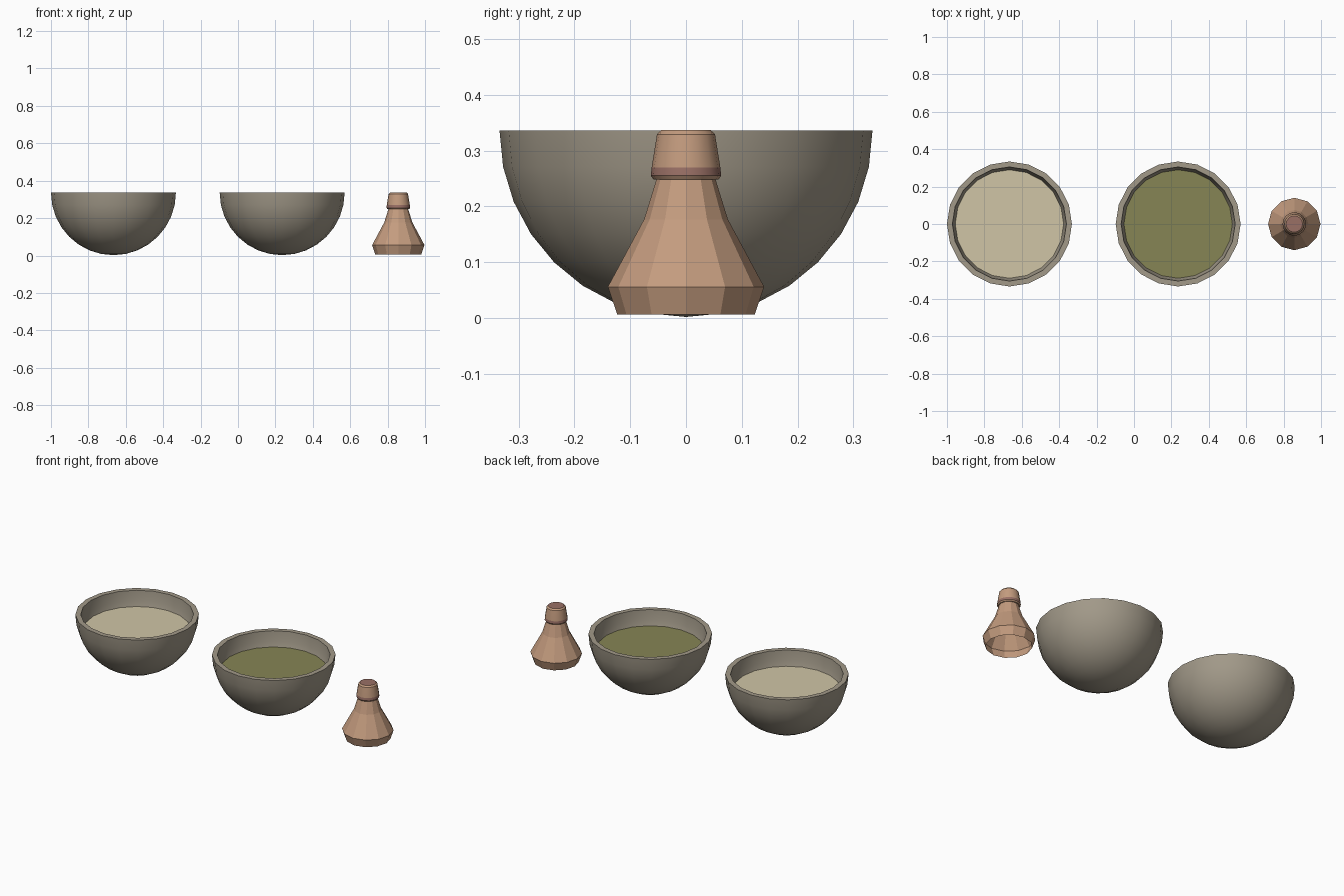
import bpy, bmesh
from math import sin, cos, pi, radians

if "Cube" in bpy.data.objects:
    bpy.data.objects.remove(bpy.data.objects["Cube"])


def material(name, rgb):
    m = bpy.data.materials.new(name)
    m.diffuse_color = (*rgb, 1)
    m.use_nodes = True
    m.node_tree.nodes["Principled BSDF"].inputs["Base Color"].default_value = m.diffuse_color
    return m


clay = material("clay", (0.36, 0.32, 0.25))
cream = material("cream", (0.63, 0.56, 0.38))
green = material("green", (0.24, 0.235, 0.09))
bamboo = material("bamboo", (0.55, 0.33, 0.21))
rust = material("rust", (0.32, 0.16, 0.13))


def lathe(name, profile, sides, x, mats, smooth=None, accent=()):
    """Revolve (radius, z) points; segments listed in accent use the second material."""
    bm = bmesh.new()
    rings = []
    for r, z in profile:
        if r < 1e-5:
            rings.append([bm.verts.new((0, 0, z))] * sides)
        else:
            rings.append([bm.verts.new((r * cos(2 * pi * i / sides),
                                        r * sin(2 * pi * i / sides), z))
                          for i in range(sides)])
    for k in range(len(rings) - 1):
        a, b = rings[k], rings[k + 1]
        for i in range(sides):
            j = (i + 1) % sides
            f = bm.faces.new(list(dict.fromkeys((a[i], a[j], b[j], b[i]))))
            f.material_index = 1 if k in accent else 0
    me = bpy.data.meshes.new(name)
    bm.to_mesh(me)
    bm.free()
    ob = bpy.data.objects.new(name, me)
    bpy.context.collection.objects.link(ob)
    ob.location.x = x
    for m in mats:
        me.materials.append(m)
    if smooth:
        bpy.ops.object.select_all(action='DESELECT')
        ob.select_set(True)
        bpy.context.view_layer.objects.active = ob
        bpy.ops.object.shade_smooth_by_angle(angle=radians(smooth))
    return ob


# Hemispherical bowls, each a thick shell with a flat liquid surface
RIM, R_OUT, R_IN, STEPS, SIDES = 0.336, 0.334, 0.305, 8, 20
arc = [k * pi / 2 / STEPS for k in range(STEPS + 1)]
shell = [(R_OUT * sin(t), RIM - R_OUT * cos(t)) for t in arc]
shell += [(R_IN * sin(t), RIM - R_IN * cos(t)) for t in reversed(arc)]
for label, x, liquid in (("milk", -0.666, cream), ("tea", 0.236, green)):
    lathe(label + "_bowl", shell, SIDES, x, [clay], smooth=40)
    lathe(label + "_surface", [(0.294, 0.246), (0, 0.246)], SIDES, x, [liquid])

# Whisk: open flared skirt of faceted tines
WX = 0.857
lathe("whisk_tines", [(0.123, 0.006), (0.14, 0.056), (0.075, 0.177), (0.053, 0.248)],
      12, WX, [bamboo])

# Whisk handle with a coloured band and coloured top
lathe("whisk_handle",
      [(0.05, 0.248), (0.058, 0.248), (0.063, 0.255), (0.0615, 0.27),
       (0.052, 0.329), (0.044, 0.337), (0, 0.337)],
      16, WX, [bamboo, rust], smooth=30, accent=(2, 5))
